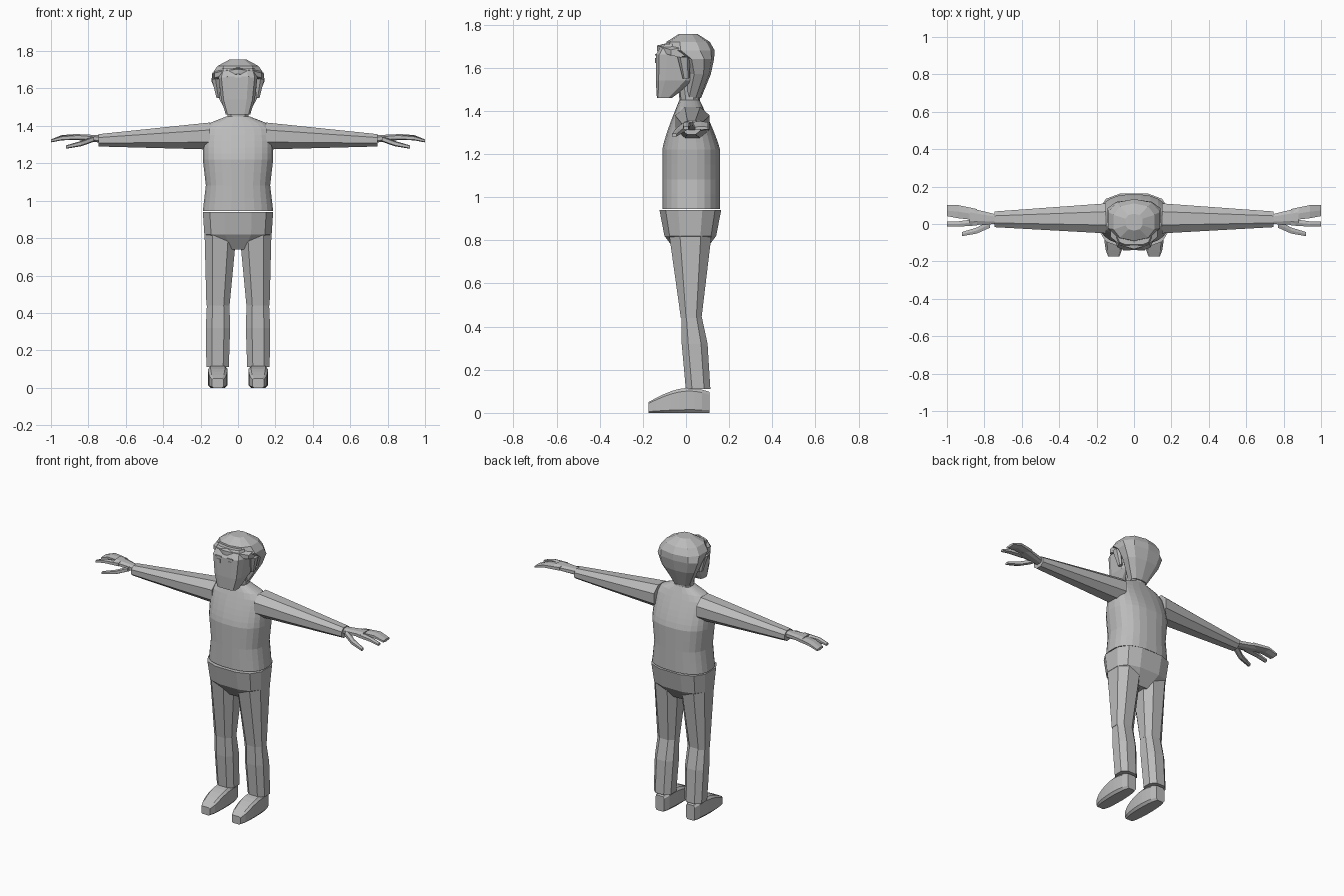
import bpy, bmesh, math
from mathutils import Vector

cube = bpy.data.objects.get("Cube")
if cube:
    bpy.data.objects.remove(cube, do_unlink=True)

grey = bpy.data.materials.new("plain grey")
grey.use_nodes = True
colour = (0.5, 0.5, 0.5, 1)
grey.diffuse_color = colour
grey.node_tree.nodes["Principled BSDF"].inputs["Base Color"].default_value = colour


def outline(sides, squareness):
    """Rounded-box outline whose extents are exactly one."""
    points = []
    for index in range(sides):
        angle = math.tau * (index + 0.5) / sides
        points.append([math.copysign(abs(wave) ** (2 / squareness), wave)
                       for wave in (math.cos(angle), math.sin(angle))])
    widest = max(abs(u) for u, v in points)
    tallest = max(abs(v) for u, v in points)
    return [(u / widest, v / tallest) for u, v in points]


def loft(name, axis, rings, sides=8, squareness=2.5, mirror=1):
    """Skin rings of (x, y, z, half size, half size) across the given axis."""
    bm = bmesh.new()
    shape = outline(sides, squareness)
    loops = []
    for x, y, z, half_u, half_v in rings:
        loop = []
        for u, v in shape:
            u, v = u * half_u, v * half_v
            offset = {"x": (0, u, v), "y": (u, 0, v), "z": (u, v, 0)}[axis]
            point = Vector((x, y, z)) + Vector(offset)
            point.x *= mirror
            loop.append(bm.verts.new(point))
        loops.append(loop)
    for lower, upper in zip(loops, loops[1:]):
        for i in range(sides):
            j = (i + 1) % sides
            bm.faces.new((lower[i], lower[j], upper[j], upper[i]))
    bm.faces.new(loops[0])
    bm.faces.new(loops[-1])
    bmesh.ops.recalc_face_normals(bm, faces=bm.faces)
    mesh = bpy.data.meshes.new(name)
    bm.to_mesh(mesh)
    bm.free()
    mesh.materials.append(grey)
    part = bpy.data.objects.new(name, mesh)
    bpy.context.collection.objects.link(part)


def stack(name, rings, sides, squareness=2.5):
    """Upright loft on the centre line from (y, z, half width, half depth)."""
    loft(name, "z", [(0, *ring) for ring in rings], sides, squareness)


def steps(count):
    """Even fractions from zero to one."""
    return [index / count for index in range(count + 1)]


# Jumper: wavy waist below the armpits, then rounded shoulders up to the collar
hem, armpit, collar = 0.945, 1.22, 1.45
jumper = [(0.02, hem + 0.01, 0.165, 0.11)]
for t in steps(4):
    jumper.append((0.024, hem + (armpit - hem) * t,
                   0.18 + 0.008 * math.cos(math.tau * t), 0.134))
for t in steps(7)[1:]:
    jumper.append((0.024 - 0.008 * t, armpit + (collar - armpit) * t,
                   max(0.188 * (1 - t ** 10), 0.063),
                   0.134 * (1 - 0.65 * t ** 1.2)))
stack("jumper", jumper, 24)

# Trouser seat
stack("hips", [(0.02, 0.74, 0.09, 0.06), (0.02, 0.82, 0.18, 0.12),
               (0.02, 0.94, 0.188, 0.143)], 12, 2.8)

# Neck and head
stack("neck", [(0.02, 1.42, 0.055, 0.046), (0.01, 1.53, 0.06, 0.05)], 10)
stack("face", [(-0.1, 1.46, 0.065, 0.035), (-0.05, 1.54, 0.09, 0.09),
               (-0.03, 1.66, 0.104, 0.11), (-0.02, 1.71, 0.09, 0.09)], 12, 4)
stack("hair", [(0.03, 1.46, 0.055, 0.04), (0.06, 1.57, 0.115, 0.055),
               (0.055, 1.64, 0.142, 0.075), (0.02, 1.68, 0.138, 0.113),
               (0.01, 1.72, 0.11, 0.1), (0.01, 1.755, 0.045, 0.045)], 10)

# Fringe curving round the forehead
loft("fringe", "x", [(0.125 * t, -0.095 + 0.065 * t * t, 1.69 - 0.02 * t * t,
                      0.04, 0.022) for t in (-1, -0.6, 0, 0.6, 1)], 6)

for side, mirror in (("left", 1), ("right", -1)):
    # Eye and eyebrow plates
    for detail, height, half_width, half_height in (
            ("eye", 1.633, 0.013, 0.012), ("eyebrow", 1.66, 0.02, 0.004)):
        loft(f"{side}_{detail}", "y",
             [(0.04, depth, height, half_width, half_height)
              for depth in (-0.135, -0.143)], 4, 8, mirror)

    # Ear with sideburn
    loft(f"{side}_ear", "z", [(0.105, 0, 1.55, 0.01, 0.015),
                              (0.12, -0.01, 1.65, 0.02, 0.03)], 6, mirror=mirror)

    # Sleeve
    loft(f"{side}_sleeve", "x", [(0.15, 0.03, 1.346, 0.08, 0.072),
                                 (0.745, 0.025, 1.323, 0.042, 0.033)],
         8, 2.2, mirror)

    # Hand with grouped fingers, forefinger and thumb
    loft(f"{side}_palm", "x", [(0.73, 0.025, 1.33, 0.025, 0.02),
                               (0.88, 0.04, 1.342, 0.046, 0.015)], mirror=mirror)
    loft(f"{side}_fingers", "x", [(0.84, 0.05, 1.34, 0.03, 0.015),
                                  (0.94, 0.066, 1.34, 0.035, 0.012),
                                  (1, 0.072, 1.32, 0.03, 0.008)], 6, 3, mirror)
    loft(f"{side}_forefinger", "x", [(0.84, 0.01, 1.34, 0.018, 0.015),
                                     (0.94, 0, 1.335, 0.014, 0.012),
                                     (1, 0, 1.32, 0.012, 0.008)], 6, 3, mirror)
    loft(f"{side}_thumb", "x", [(0.77, 0, 1.33, 0.02, 0.015),
                                (0.84, -0.035, 1.305, 0.016, 0.014),
                                (0.92, -0.054, 1.287, 0.011, 0.009)], 6, 3, mirror)

    # Trouser leg: thigh, then shin
    loft(f"{side}_thigh", "z", [(0.107, 0.024, 0.44, 0.062, 0.048),
                                (0.093, 0.02, 0.84, 0.086, 0.1)],
         mirror=mirror)
    loft(f"{side}_shin", "z", [(0.109, 0.056, 0.11, 0.06, 0.057),
                               (0.107, 0.04, 0.32, 0.065, 0.06),
                               (0.106, 0.025, 0.45, 0.06, 0.047)], mirror=mirror)

    # Shoe: rises from toe to ankle, with its sole on the ground
    shoe = []
    for t in steps(8):
        half_height = 0.025 + 0.033 * math.sin(0.75 * math.pi * t)
        half_width = 0.03 + 0.022 * math.sqrt(abs(math.sin(math.pi * t)))
        shoe.append((0.108, -0.174 + 0.284 * t, half_height,
                     half_width, half_height))
    loft(f"{side}_shoe", "y", shoe, 8, 6, mirror)
